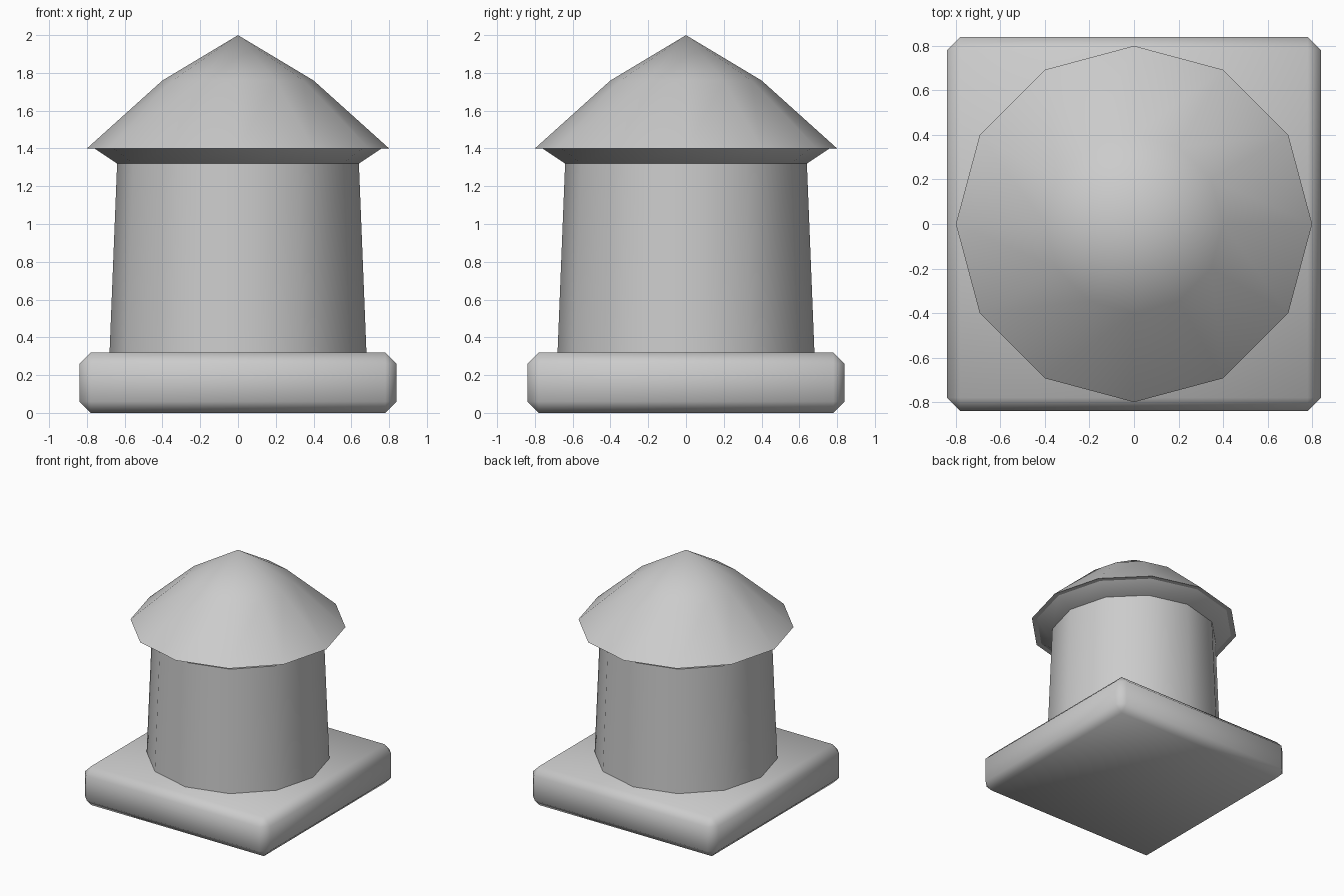
import bpy
import math

if "Cube" in bpy.data.objects:
    bpy.data.objects.remove(bpy.data.objects["Cube"], do_unlink=True)

# Single stone colour
stone = bpy.data.materials.new("light grey stone")
stone.use_nodes = True
stone.diffuse_color = (0.6, 0.6, 0.6, 1)
stone.node_tree.nodes["Principled BSDF"].inputs["Base Color"].default_value = (0.6, 0.6, 0.6, 1)

SIDES = 12


def finish(obj):
    obj.data.materials.append(stone)
    bpy.ops.object.select_all(action="DESELECT")
    obj.select_set(True)
    bpy.context.view_layer.objects.active = obj
    bpy.ops.object.shade_smooth_by_angle(angle=math.radians(50))


def turned(name, profile):
    """Twelve-sided solid from (radius, height) pairs, bottom to top."""
    verts, rings = [], []
    for radius, z in profile:
        count = SIDES if radius else 1
        rings.append([len(verts) + i for i in range(count)])
        for i in range(count):
            a = math.tau * i / SIDES
            verts.append((radius * math.cos(a), radius * math.sin(a), z))
    faces = [rings[0][::-1]]
    for low, high in zip(rings, rings[1:]):
        for i in range(SIDES):
            j = (i + 1) % SIDES
            if len(high) == 1:
                faces.append((low[i], low[j], high[0]))
            else:
                faces.append((low[i], low[j], high[j], high[i]))
    if len(rings[-1]) > 1:
        faces.append(rings[-1])
    mesh = bpy.data.meshes.new(name)
    mesh.from_pydata(verts, [], faces)
    obj = bpy.data.objects.new(name, mesh)
    bpy.context.collection.objects.link(obj)
    finish(obj)


# Square base slab with chamfered edges
bpy.ops.mesh.primitive_cube_add(size=1, location=(0, 0, 0.16))
base = bpy.context.object
base.name = "base_slab"
base.scale = (1.68, 1.68, 0.32)
bpy.ops.object.transform_apply(location=False, rotation=False, scale=True)
bevel = base.modifiers.new("chamfer", "BEVEL")
bevel.width = 0.06
bevel.segments = 1
bpy.ops.object.modifier_apply(modifier=bevel.name)
finish(base)

# Tapered drum, flared cornice and two-pitch roof
turned("drum", [(0.68, 0.32), (0.64, 1.32)])
turned("cornice", [(0.64, 1.32), (0.76, 1.4)])
turned("roof", [(0.8, 1.4), (0.4, 1.76), (0, 2)])
